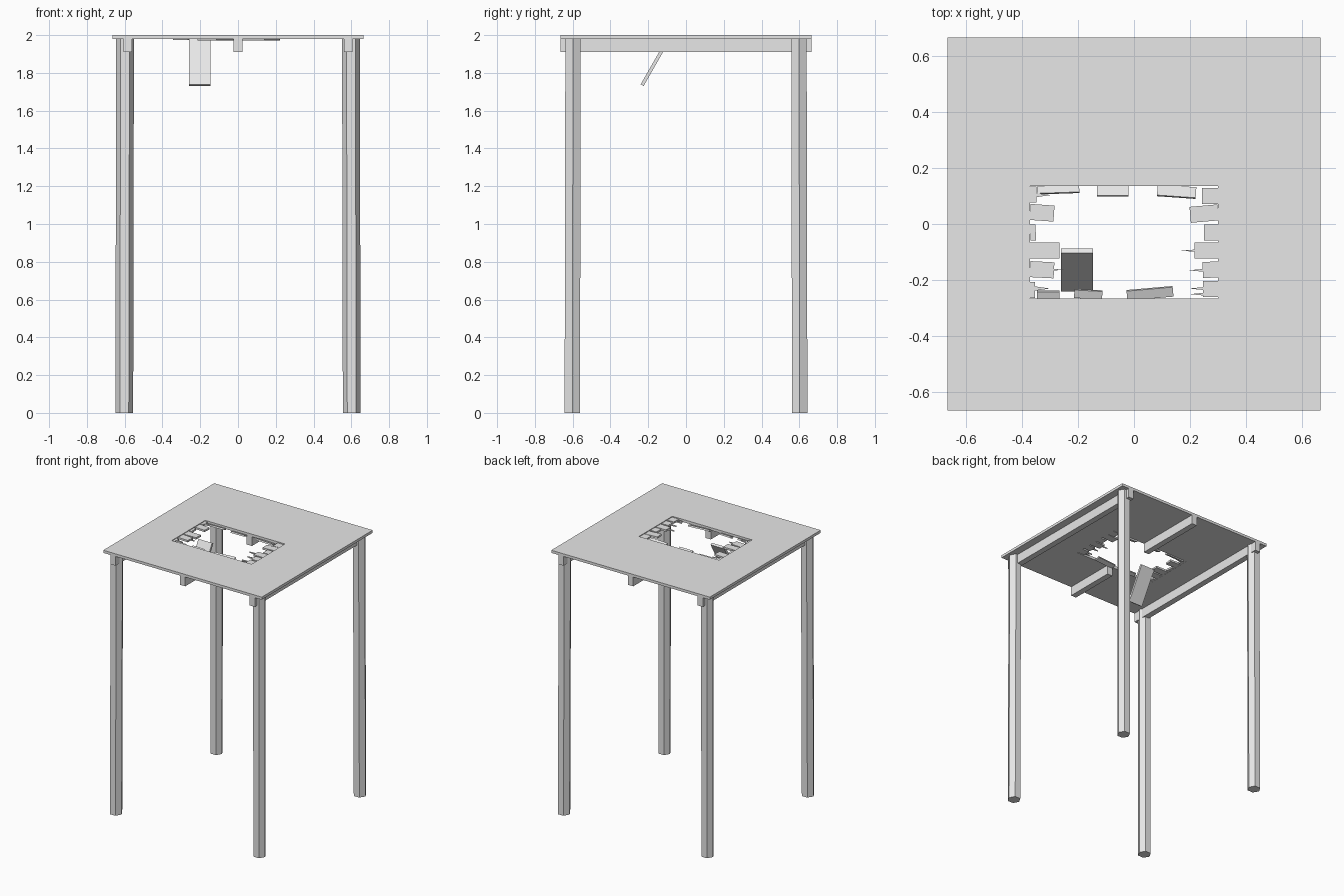
import bpy, bmesh, math
from mathutils import Matrix, Vector

cube = bpy.data.objects.get("Cube")
if cube:
    bpy.data.objects.remove(cube, do_unlink=True)

grey = bpy.data.materials.new("plain grey")
grey.use_nodes = True
grey.diffuse_color = (0.8, 0.8, 0.8, 1)
grey.node_tree.nodes["Principled BSDF"].inputs["Base Color"].default_value = (0.8, 0.8, 0.8, 1)

TOP, UNDER, HALF = 2.0, 1.98, 0.665
LEFT, RIGHT, FRONT, BACK = -0.37, 0.30, -0.265, 0.135   # edges of the hole


def finish(bm, name):
    bmesh.ops.recalc_face_normals(bm, faces=bm.faces)
    mesh = bpy.data.meshes.new(name)
    bm.to_mesh(mesh)
    bm.free()
    mesh.materials.append(grey)
    obj = bpy.data.objects.new(name, mesh)
    bpy.context.collection.objects.link(obj)
    return obj


def box(name, size, centre, rot=Matrix()):
    bm = bmesh.new()
    bmesh.ops.create_cube(bm, size=1, matrix=Matrix.Translation(centre) @ rot @ Matrix.Diagonal((*size, 1)))
    return finish(bm, name)


def beam(name, x, y0, y1):
    box(name, (0.045, y1 - y0, 0.07), (x, (y0 + y1) / 2, UNDER - 0.035))


def spike(name, root_x, tip_x, y, width=0.02):
    """Thin triangular shard pointing in from a side edge."""
    bm = bmesh.new()
    pts = [(root_x, y - width / 2), (root_x, y + width / 2), (tip_x, y)]
    face = bm.faces.new([bm.verts.new((px, py, UNDER + 0.004)) for px, py in pts])
    ext = bmesh.ops.extrude_face_region(bm, geom=[face])
    for v in ext["geom"]:
        if isinstance(v, bmesh.types.BMVert):
            v.co.z += 0.01
    finish(bm, name)


# Tabletop: a square slab with a rectangular hole, made by bridging four loops
bm = bmesh.new()
loops = []
for x0, x1, y0, y1, z in [(-HALF, HALF, -HALF, HALF, TOP), (LEFT, RIGHT, FRONT, BACK, TOP),
                          (LEFT, RIGHT, FRONT, BACK, UNDER), (-HALF, HALF, -HALF, HALF, UNDER)]:
    loops.append([bm.verts.new((x, y, z)) for x, y in [(x0, y0), (x1, y0), (x1, y1), (x0, y1)]])
for a, b in zip(loops, loops[1:] + loops[:1]):
    for i in range(4):
        j = (i + 1) % 4
        bm.faces.new((a[i], a[j], b[j], b[i]))
finish(bm, "tabletop")

# Six-sided legs, splayed very slightly
for sx, side in ((-1, "right"), (1, "left")):
    for sy, end in ((-1, "front"), (1, "back")):
        bm = bmesh.new()
        bmesh.ops.create_cone(bm, cap_ends=True, segments=6, radius1=0.047, radius2=0.047, depth=UNDER,
                              matrix=Matrix.Translation((0, 0, UNDER / 2)) @ Matrix.Rotation(math.pi / 6, 4, "Z"))
        # keep corners pointing along x
        if max(v.co.x for v in bm.verts) < 0.045:
            bmesh.ops.rotate(bm, verts=bm.verts, matrix=Matrix.Rotation(math.pi / 6, 3, "Z"))
        for v in bm.verts:
            spread = 0.598 if v.co.z > 1 else 0.602
            v.co += Vector((sx * spread, sy * spread, 0))
        finish(bm, f"{end}_{side}_leg")

# Support beams, the middle one broken at the hole
beam("right_beam", -0.584, -HALF, HALF)
beam("left_beam", 0.584, -HALF, HALF)
beam("middle_beam_front", 0, -HALF, FRONT)
beam("middle_beam_back", 0, BACK, HALF)

# Loose board hanging through the hole
top_end, low_end = Vector((-0.203, -0.095, 1.975)), Vector((-0.203, -0.232, 1.735))
drop = top_end - low_end
box("hanging_board", (0.115, drop.length, 0.018), (top_end + low_end) / 2,
    Matrix.Rotation(math.atan2(drop.z, drop.y), 4, "X"))

# Broken board stubs on the two side edges: (centre y, reach, twist in degrees)
right_stubs = [(0.105, 0.022, 0), (0.04, 0.085, -4), (-0.03, 0.02, 3),
               (-0.095, 0.105, 0), (-0.163, 0.085, -3), (-0.235, 0.018, 0)]
left_stubs = [(0.1, 0.058, 0), (0.037, 0.1, 5), (-0.03, 0.05, 0),
              (-0.095, 0.085, 0), (-0.163, 0.055, 2), (-0.232, 0.055, 0)]
for name, edge, way, stubs in (("right", LEFT, 1, right_stubs), ("left", RIGHT, -1, left_stubs)):
    for i, (y, reach, twist) in enumerate(stubs):
        box(f"{name}_broken_stub_{i + 1}", (reach, 0.057, 0.014), (edge + way * reach / 2, y, 1.988),
            Matrix.Rotation(math.radians(twist), 4, "Z"))

# Pointed shards
for i, (y, tip) in enumerate([(0.103, -0.295), (-0.163, -0.25), (-0.23, -0.3)]):
    spike(f"right_shard_{i + 1}", LEFT, tip, y)
for i, (y, tip) in enumerate([(-0.095, 0.165), (-0.165, 0.195), (-0.23, 0.195), (-0.25, 0.2)]):
    spike(f"left_shard_{i + 1}", RIGHT, tip, y)

# Tilted chips on the front and back edges: (centre x, width, depth, twist)
back_chips = [(-0.27, 0.15, 0.026, 2), (-0.075, 0.112, 0.036, 0), (0.152, 0.138, 0.04, -4)]
front_chips = [(-0.305, 0.08, 0.026, 0), (-0.163, 0.1, 0.03, -3), (0.057, 0.165, 0.036, 5)]
for name, edge, way, chips in (("back", BACK, -1, back_chips), ("front", FRONT, 1, front_chips)):
    for i, (x, width, depth, twist) in enumerate(chips):
        turn = Matrix.Rotation(math.radians(twist), 4, "Z") @ Matrix.Rotation(math.radians(20 * way), 4, "X")
        box(f"{name}_chip_{i + 1}", (width, depth, 0.012), (x, edge + way * depth / 2, 1.983), turn)
